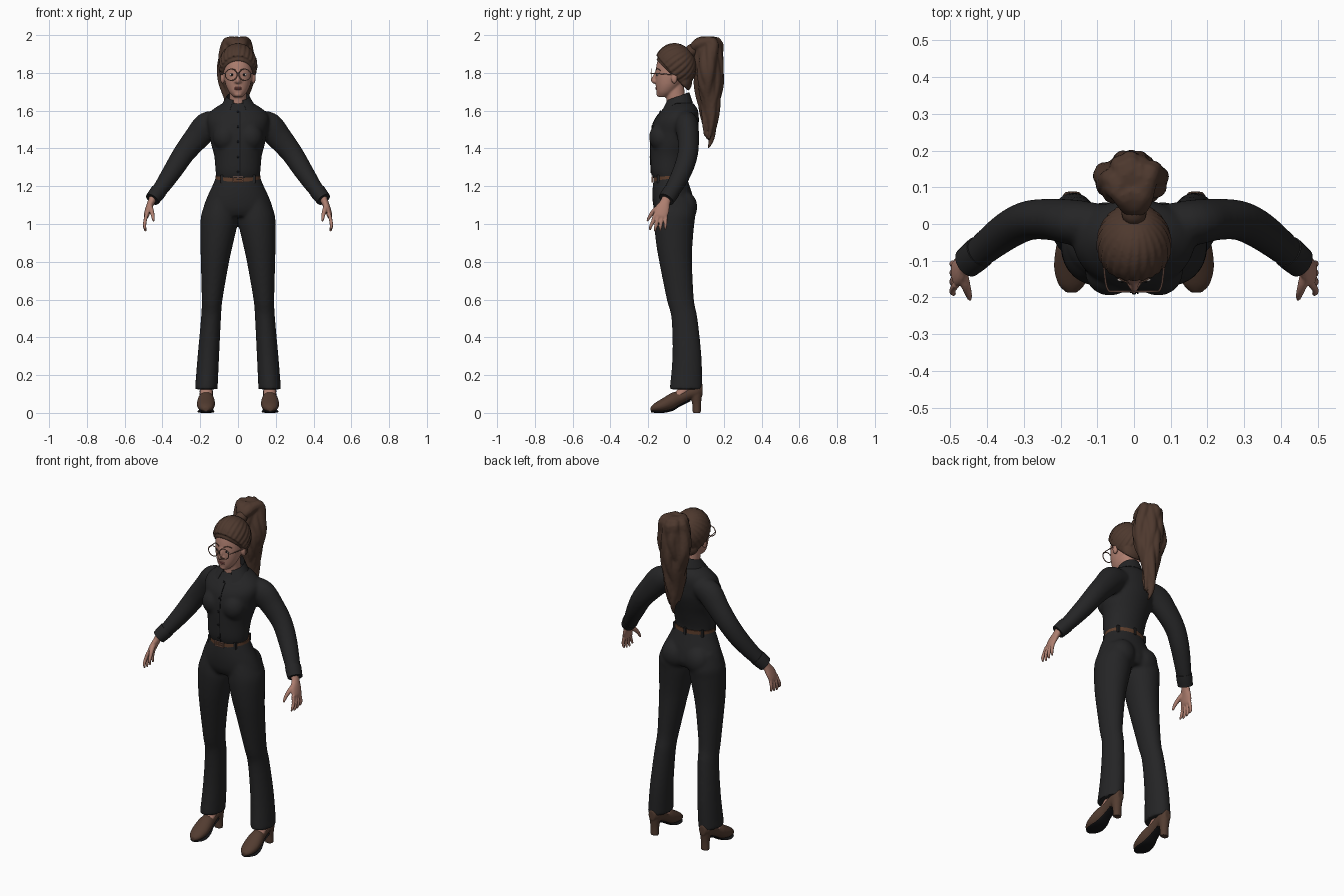
import bpy, bmesh, random
from math import sin, cos, pi, radians
from mathutils import Vector, Matrix

random.seed(4)
if "Cube" in bpy.data.objects:
    bpy.data.objects.remove(bpy.data.objects["Cube"])
X, Y, Z = Vector((1, 0, 0)), Vector((0, 1, 0)), Vector((0, 0, 1))


def colour(name, r, g, b):
    m = bpy.data.materials.new(name)
    m.use_nodes = True
    m.diffuse_color = (r, g, b, 1)
    m.node_tree.nodes["Principled BSDF"].inputs["Base Color"].default_value = (r, g, b, 1)
    return m


CLOTH = colour("black cloth", .018, .018, .019)
TRIM = colour("dark trim", .007, .007, .008)
SKIN = colour("skin", .42, .21, .16)
HAIR = colour("brown hair", .075, .04, .027)
SHOE = colour("brown leather", .085, .045, .03)
BELT = colour("belt leather", .11, .048, .025)
METAL = colour("copper metal", .3, .16, .12)
LIP = colour("lips", .3, .1, .085)
WHITE = colour("eye white", .55, .48, .44)


def resample(pts, n=4):
    """Catmull-Rom curve through stations of any dimension."""
    out, last = [], len(pts) - 1
    for i in range(last):
        a, b, c, d = (pts[max(0, min(last, i + k))] for k in (-1, 0, 1, 2))
        for j in range(n):
            t = j / n
            out.append([q + .5 * t * (r - p + t * (2 * p - 5 * q + 4 * r - s + t * (3 * (q - r) + s - p)))
                        for p, q, r, s in zip(a, b, c, d)])
    return out + [list(pts[-1])]


def tube(bm, pts, seg=16, ref=Y, axis=None, both=False):
    """Closed loft through (x, y, z, radius, radius); a fixed axis keeps rings parallel."""
    rows = resample(pts)
    for side in ((1, -1) if both else (1,)):
        rings, n1 = [], None
        for i, p in enumerate(rows):
            a, b = rows[max(i - 1, 0)], rows[min(i + 1, len(rows) - 1)]
            t = axis or (Vector(b[:3]) - Vector(a[:3])).normalized()
            n1 = ref.cross(t).normalized() if n1 is None else (n1 - t * n1.dot(t)).normalized()
            n2, ring = t.cross(n1), []
            for k in range(seg):
                u = 2 * pi * k / seg
                v = Vector(p[:3]) + n1 * p[3] * cos(u) + n2 * p[-1] * sin(u)
                ring.append(bm.verts.new((v.x * side, v.y, v.z)))
            rings.append(ring)
        for r, s in zip(rings, rings[1:]):
            for k in range(seg):
                bm.faces.new((r[k], r[k - 1], s[k - 1], s[k]))
        bm.faces.new(rings[0])
        bm.faces.new(rings[-1])


def ball(bm, c, r, both=False):
    for side in ((1, -1) if both else (1,)):
        m = Matrix.Translation((c[0] * side, c[1], c[2])) @ Matrix.Diagonal((*r, 1))
        bmesh.ops.create_uvsphere(bm, u_segments=20, v_segments=12, radius=1, matrix=m)


def box(bm, c, size):
    bmesh.ops.create_cube(bm, size=1, matrix=Matrix.Translation(c) @ Matrix.Diagonal((*size, 1)))


def strip(bm, rows):
    grid = [[bm.verts.new(p) for p in row] for row in rows]
    for r, s in zip(grid, grid[1:]):
        for k in range(len(r) - 1):
            bm.faces.new((r[k], r[k + 1], s[k + 1], s[k]))


def finish(name, bm, mat, voxel=0, relax=4, thick=0):
    bmesh.ops.recalc_face_normals(bm, faces=bm.faces)
    me = bpy.data.meshes.new(name)
    bm.to_mesh(me)
    bm.free()
    me.materials.append(mat)
    ob = bpy.data.objects.new(name, me)
    bpy.context.collection.objects.link(ob)
    if voxel:
        m = ob.modifiers.new("merge", 'REMESH')
        m.mode, m.voxel_size = 'VOXEL', voxel
        m = ob.modifiers.new("relax", 'SMOOTH')
        m.factor, m.iterations = .5, relax
    if thick:
        ob.modifiers.new("thickness", 'SOLIDIFY').thickness = thick
    bpy.ops.object.select_all(action='DESELECT')
    bpy.context.view_layer.objects.active = ob
    ob.select_set(True)
    bpy.ops.object.convert(target='MESH')
    bpy.ops.object.shade_smooth_by_angle(angle=radians(45))
    bpy.context.view_layer.update()
    return ob


def front(ob, x, z):
    """Front surface y of a part at the given x and z."""
    hit, p, _, _ = ob.ray_cast(Vector((x, -1, z)), Y)
    return p.y if hit else -.15


# Trousers: pelvis, seat and flared legs
bm = bmesh.new()
tube(bm, [(0, -.083, 1.255, .114, .085), (0, -.078, 1.2, .137, .098), (0, -.07, 1.14, .165, .108),
          (0, -.062, 1.08, .184, .108), (0, -.06, 1.04, .17, .09)], 32, axis=Z)
tube(bm, [(.085, -.06, 1.14, .075, .095), (.098, -.058, 1.06, .094, .108), (.101, -.062, 1, .098, .106),
          (.112, -.062, .9, .087, .097), (.122, -.055, .8, .075, .087), (.137, -.03, .6, .055, .072),
          (.143, -.008, .5, .053, .069), (.157, .005, .3, .057, .077), (.168, 0, .125, .06, .087)],
     28, axis=-Z, both=True)
ball(bm, (.078, -.002, 1.09), (.075, .062, .08), True)
finish("trousers", bm, CLOTH, .009, 5)

# Shirt: torso, bust and sleeves
bm = bmesh.new()
tube(bm, [(0, -.085, 1.235, .113, .086), (0, -.09, 1.28, .119, .095), (0, -.08, 1.36, .126, .108),
          (0, -.07, 1.42, .142, .118), (0, -.06, 1.48, .153, .125), (0, -.052, 1.54, .165, .12),
          (0, -.04, 1.58, .158, .107), (0, -.03, 1.615, .122, .088), (0, -.035, 1.645, .07, .066)], 32, axis=Z)
ball(bm, (.066, -.13, 1.46), (.068, .066, .075), True)
sleeve = [(.09, 0, 1.545, .055, .055), (.16, .004, 1.52, .075, .062), (.22, .012, 1.455, .067, .057),
          (.285, .01, 1.375, .058, .054), (.34, -.015, 1.29, .052, .052), (.4, -.06, 1.2, .043, .046),
          (.447, -.1, 1.138, .035, .04)]
tube(bm, sleeve, 24, both=True)
shirt = finish("shirt", bm, CLOTH, .009, 5)
bm = bmesh.new()
tube(bm, [(.419, -.075, 1.175, .043, .045), (.435, -.089, 1.154, .042, .045), (.454, -.105, 1.13, .039, .043)],
     24, both=True)
finish("cuffs", bm, CLOTH)

# Folded collar with pointed ends
rows = [[], [], []]
for k in range(41):
    a = radians(-156 + 312 * k / 40)
    t = max(0, -cos(a)) ** 2
    rows[0].append((.062 * sin(a), -.043 + .064 * cos(a), 1.62))
    rows[1].append((.06 * sin(a), -.043 + .06 * cos(a), 1.676 + .022 * cos(a)))
    rows[2].append(((.082 + .065 * t) * sin(a), -.043 + (.08 + .034 * t) * cos(a), 1.64 - .085 * t))
bm = bmesh.new()
strip(bm, rows)
finish("collar", bm, CLOTH, thick=.006)

# Front placket and buttons
heights = [1.255 + .02 * k for k in range(18)]
bm = bmesh.new()
strip(bm, [[(x, front(shirt, x, z) - .003, z) for x in (.008, .012)] for z in heights])
finish("placket_seam", bm, TRIM, thick=.003)
bm = bmesh.new()
for z in heights[1::4]:
    ball(bm, (0, front(shirt, 0, z) - .001, z), (.006, .004, .006))
finish("buttons", bm, TRIM)


# Belt, loops and buckle
def waist(a, z, grow=0):
    y = -.083 + (.09 + grow) * cos(a)
    return Vector(((.12 + grow) * sin(a), y, 1.243 + .08 * (y + .083) + z))


bm = bmesh.new()
strip(bm, [[waist(2 * pi * k / 48, z) for k in range(49)] for z in (-.012, .012)])
finish("belt", bm, BELT, thick=.006)
bm = bmesh.new()
for a in (0, 50, 135, 225, 310):
    box(bm, waist(radians(a), 0, .002), (.013, .013, .042))
finish("belt_loops", bm, CLOTH)
bm = bmesh.new()
c = waist(pi, 0, .005)
for s in (-1, 1):
    box(bm, c + Z * .013 * s, (.056, .007, .005))
    box(bm, c + X * .026 * s, (.005, .007, .03))
box(bm, c + X * .008, (.03, .006, .004))
finish("buckle", bm, METAL)

# Hands: palm, four fingers and thumb
bm = bmesh.new()
tube(bm, [(.445, -.098, 1.15, .022, .026), (.46, -.11, 1.115, .019, .027), (.474, -.125, 1.08, .017, .038),
          (.485, -.135, 1.045, .014, .037), (.487, -.138, 1.03, .008, .03)], 16, both=True)
for k in range(4):
    y, drop = -.165 + .019 * k, .006 * abs(k - 1.2)
    tube(bm, [(.484, y, 1.05, .01), (.493, y - .012 + .004 * k, 1.01, .0095),
              (.494, y - .022 + .007 * k, .98 + drop, .0085), (.488, y - .026 + .008 * k, .96 + drop, .005)],
         10, both=True)
tube(bm, [(.468, -.135, 1.095, .016), (.458, -.168, 1.07, .013), (.451, -.19, 1.043, .01),
          (.447, -.205, 1.015, .006)], 10, both=True)
finish("hands", bm, SKIN, .004, 2)

# Feet and heeled shoes
bm = bmesh.new()
tube(bm, [(.168, .015, .2, .032, .036), (.168, .005, .14, .032, .038), (.168, -.03, .1, .033, .036),
          (.168, -.07, .07, .03, .022)], 16, axis=-Z, both=True)
finish("feet", bm, SKIN)
bm = bmesh.new()
tube(bm, [(.17, -.187, .02, .014, .012), (.17, -.165, .029, .036, .023), (.17, -.12, .043, .048, .037),
          (.169, -.07, .064, .045, .045), (.168, -.03, .08, .037, .036), (.168, .02, .105, .035, .036),
          (.168, .06, .118, .034, .04), (.168, .088, .125, .02, .03)], 20, ref=Z, axis=Y, both=True)
tube(bm, [(.168, .052, .11, .033, .036), (.168, .056, .05, .025, .024), (.168, .057, 0, .024, .022)],
     16, axis=-Z, both=True)
finish("shoes", bm, SHOE, .005, 3)
bm = bmesh.new()
tube(bm, [(.17, -.184, .008, .014, .005), (.17, -.16, .006, .036, .006), (.17, -.12, .006, .045, .006),
          (.169, -.07, .017, .038, .006), (.168, -.03, .041, .028, .006), (.168, .025, .068, .026, .006)],
     20, ref=Z, axis=Y, both=True)
finish("soles", bm, TRIM)

# Head: skull, jaw, nose, ears and neck
bm = bmesh.new()
tube(bm, [(0, -.12, 1.672, .022, .024), (0, -.108, 1.695, .045, .047), (0, -.095, 1.73, .063, .065),
          (0, -.083, 1.77, .073, .08), (0, -.072, 1.81, .078, .089), (0, -.065, 1.86, .078, .087),
          (0, -.06, 1.9, .068, .075), (0, -.06, 1.93, .045, .045)], 32, axis=Z)
tube(bm, [(0, -.05, 1.59, .055, .062), (0, -.052, 1.64, .046, .052), (0, -.058, 1.7, .045, .05),
          (0, -.06, 1.75, .045, .05)], 24, axis=Z)
tube(bm, [(0, -.152, 1.81, .009), (0, -.164, 1.785, .01), (0, -.172, 1.76, .013), (0, -.163, 1.747, .009)], 12, X)
ball(bm, (.011, -.162, 1.754), (.009, .01, .008), True)
ball(bm, (0, -.142, 1.688), (.022, .014, .016))
ball(bm, (.082, -.062, 1.773), (.012, .017, .03), True)
head = finish("head", bm, SKIN, .005, 3)

# Eyes, brows and mouth
bm, iris, brow, lips = (bmesh.new() for _ in range(4))
y = front(head, .032, 1.79)
ball(bm, (.032, y + .002, 1.79), (.014, .005, .007), True)
ball(iris, (.032, y - .001, 1.79), (.006, .004, .006), True)
tube(brow, [(x, front(head, x, z), z, .002, .004) for x, z in ((.015, 1.815), (.035, 1.822), (.054, 1.813))],
     8, both=True)
for z, w in ((1.721, .021), (1.714, .018)):
    ball(lips, (0, front(head, 0, z) + .003, z), (w, .006, .005))
finish("eyes", bm, WHITE)
finish("irises", iris, TRIM)
finish("eyebrows", brow, HAIR)
finish("lips", lips, LIP)

# Round glasses
bm = bmesh.new()
tube(bm, [(.036 + .031 * cos(pi * k / 12), -.184, 1.79 + .03 * sin(pi * k / 12), .0025) for k in range(25)],
     8, both=True)
tube(bm, [(.067, -.184, 1.797, .0025), (.077, -.16, 1.797, .0025), (.087, -.06, 1.79, .0025)], 8, ref=Z, both=True)
tube(bm, [(-.006, -.184, 1.795, .0025), (0, -.186, 1.799, .0025), (.006, -.184, 1.795, .0025)], 8)
finish("glasses", bm, METAL)

# Pulled-back hair: trimmed cap with combed locks running to the tie
bm = bmesh.new()
mid, size = Vector((0, -.055, 1.838)), Vector((.092, .105, .112))
ball(bm, mid, size)
ball(bm, (0, -.012, 1.755), (.07, .045, .06))
bmesh.ops.bisect_plane(bm, geom=bm.verts[:] + bm.edges[:] + bm.faces[:], plane_co=(0, -.15, 1.862),
                       plane_no=(0, .97, 1), clear_inner=True)
bmesh.ops.holes_fill(bm, edges=bm.edges)
pole = Vector((0, .74, .67)).normalized()
across = pole.cross(X)
for k in range(24):
    lock = []
    for j in range(7):
        p, f = radians(112 - 16 * j), 2 * pi * k / 24 + .03 * j
        d = pole * cos(p) + (X * cos(f) + across * sin(f)) * sin(p)
        lock.append((*(mid + d * .97 * size), .004 + .011 * sin(p)))
    tube(bm, lock, 8, ref=pole.cross(d) + Z * .01)
finish("hair_cap", bm, HAIR, .005, 2)

# Hair tie and wavy ponytail
bm = bmesh.new()
tube(bm, [(0, .015, 1.905, .03), (0, .03, 1.918, .034), (0, .045, 1.93, .03)], 16, X)
finish("hair_tie", bm, HAIR)
bm = bmesh.new()
tube(bm, [(-.005, .11, 1.95, .05, .035), (-.005, .115, 1.85, .07, .055), (-.01, .125, 1.7, .07, .055),
          (-.01, .125, 1.58, .045, .035), (-.01, .128, 1.46, .015, .015)], 20, axis=-Z)
for i in range(18):
    c, s = cos(2 * pi * i / 18), sin(2 * pi * i / 18)
    end = random.uniform(1.43, 1.6)
    lock = [(0, .03, 1.918, .018), (.025 * c, .062 + .01 * s, 1.95, .025)]
    for j in range(8):
        t = j / 7
        w = min(1, .65 + 1.6 * t) * (1 - .75 * max(0, t - .45) / .55)
        lock.append((-.008 + .066 * c * w + .012 * sin(7 * t + i), .122 + .05 * s * w + .009 * sin(8 * t + 2 * i),
                     1.962 + (end - 1.962) * t, .029 * (1 - .75 * t * t)))
    tube(bm, lock, 10, X)
tube(bm, [(0, .13, 1.6, .025), (-.01, .14, 1.52, .022), (-.008, .135, 1.45, .015), (0, .118, 1.4, .005)], 10, X)
finish("ponytail", bm, HAIR, .006, 2)
